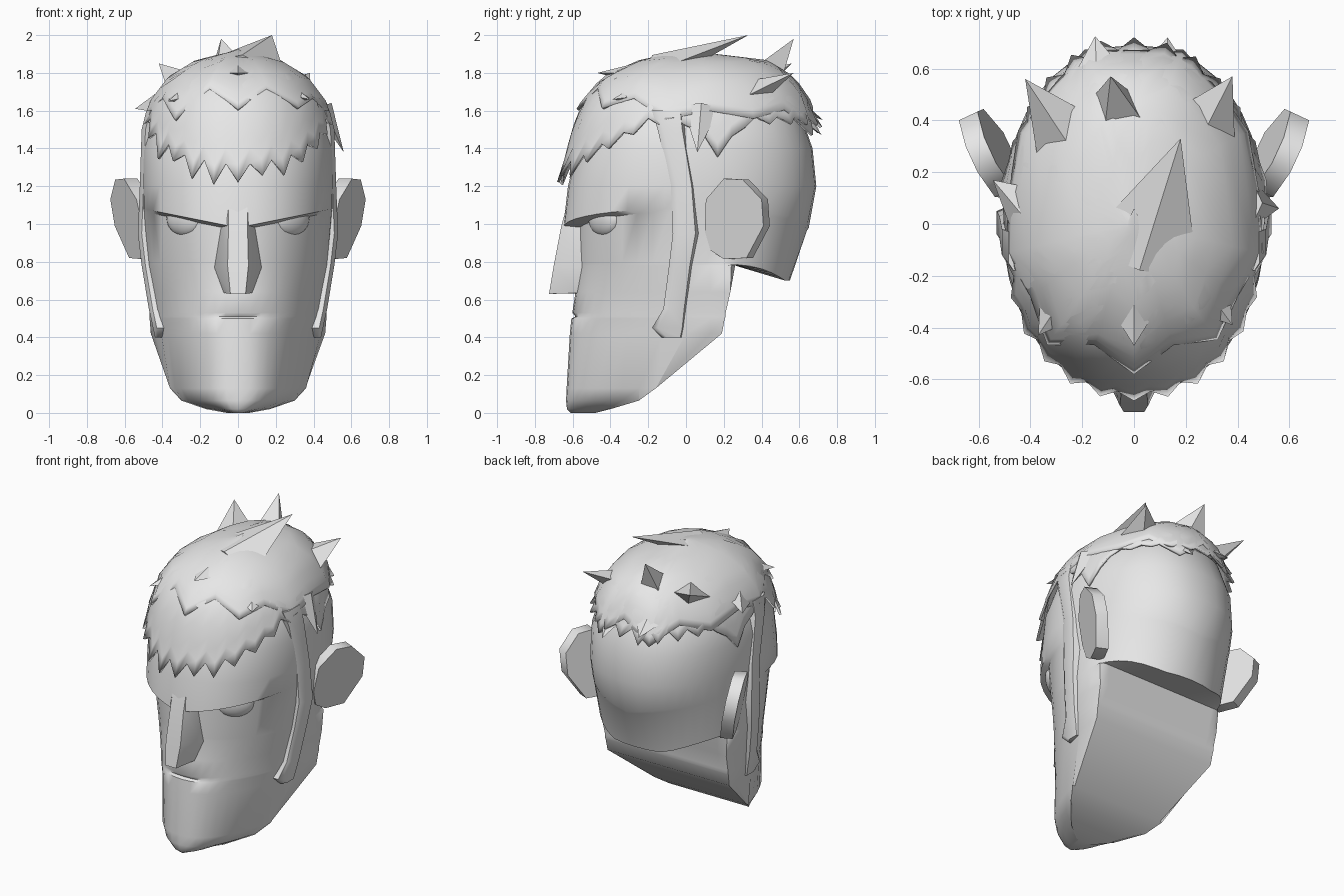
import bpy, bmesh, math, random
from mathutils import Vector

random.seed(4)
cube = bpy.data.objects.get("Cube")
if cube:
    bpy.data.objects.remove(cube, do_unlink=True)

grey = bpy.data.materials.new("clay_grey")
grey.use_nodes = True
grey.diffuse_color = (0.8, 0.8, 0.8, 1)
grey.node_tree.nodes["Principled BSDF"].inputs["Base Color"].default_value = (0.8, 0.8, 0.8, 1)


def finish(obj, angle):
    """Give an object the material and smooth shading with sharp creases."""
    obj.data.materials.clear()
    obj.data.materials.append(grey)
    bpy.ops.object.select_all(action="DESELECT")
    obj.select_set(True)
    bpy.context.view_layer.objects.active = obj
    bpy.ops.object.shade_smooth_by_angle(angle=math.radians(angle))
    return obj


def make(name, verts, faces, angle=30):
    mesh = bpy.data.meshes.new(name)
    mesh.from_pydata([tuple(v) for v in verts], [], faces)
    bm = bmesh.new()
    bm.from_mesh(mesh)
    bmesh.ops.remove_doubles(bm, verts=bm.verts, dist=0.0005)
    bmesh.ops.recalc_face_normals(bm, faces=bm.faces)
    bm.to_mesh(mesh)
    bm.free()
    obj = bpy.data.objects.new(name, mesh)
    bpy.context.collection.objects.link(obj)
    return finish(obj, angle)


def loft(name, rings, angle=30, caps=True):
    """Skin closed rings that all have the same number of points."""
    n = len(rings[0])
    verts = [p for ring in rings for p in ring]
    faces = [(r * n + i, r * n + (i + 1) % n, (r + 1) * n + (i + 1) % n, (r + 1) * n + i)
             for r in range(len(rings) - 1) for i in range(n)]
    if caps:
        faces += [tuple(range(n)), tuple(range(len(verts) - n, len(verts)))]
    return make(name, verts, faces, angle)


def power(value, exponent):
    return math.copysign(abs(value) ** exponent, value)


def lookup(table, key):
    """Linear interpolation in rows whose first entry is the key."""
    if key <= table[0][0]:
        return table[0][1:]
    for low, high in zip(table, table[1:]):
        if key <= high[0]:
            t = (key - low[0]) / (high[0] - low[0])
            return [p + (q - p) * t for p, q in zip(low[1:], high[1:])]
    return table[-1][1:]


# Head: height, half width, front reach, back limit, brow slope, mouth recess, front roundness
JAW_TOP = 0.785
HEAD = [
    (0.0, 0.06, 0.61, -0.48, 0, 0, 0.8), (0.02, 0.17, 0.63, -0.4, 0, 0, 0.8),
    (0.065, 0.3, 0.635, -0.25, 0, 0, 0.8), (0.13, 0.36, 0.632, -0.16, 0, 0, 0.8),
    (0.42, 0.48, 0.615, 0.19, 0, 0, 0.86), (0.5, 0.485, 0.607, 0.205, 0, 0, 0.88),
    (0.51, 0.485, 0.605, 0.21, 0, 0.02, 0.88), (0.53, 0.485, 0.602, 0.21, 0, 0, 0.9),
    (0.64, 0.49, 0.585, 0.235, 0, 0, 0.94), (0.78, 0.5, 0.575, 0.26, 0, 0, 1),
    (0.79, 0.5, 0.575, 0.55, 0, 0, 1), (0.965, 0.505, 0.57, 0.64, 0.2, 0, 1),
    (0.98, 0.505, 0.65, 0.65, 0.2, 0, 0.93), (1.2, 0.505, 0.625, 0.69, 0, 0, 0.92),
    (1.4, 0.505, 0.575, 0.67, 0, 0, 0.92), (1.6, 0.45, 0.48, 0.6, 0, 0, 0.95),
    (1.8, 0.25, 0.3, 0.4, 0, 0, 1),
]


def head_ring(z, width, front, back, slope, recess, roundness, count=40):
    ring = []
    jaw = z < JAW_TOP
    ref = min(back, 0.19)
    taper = 0.46 * min(1, max(0, (1 - z) / 0.58))
    for i in range(count):
        a = math.tau * i / count
        c = math.cos(a)
        e = roundness if c > 0 else 0.9
        reach = front if c > 0 else (0.69 if jaw else back)
        y = -reach * power(c, e)
        if jaw:
            y = min(y, back)
        x = width * power(math.sin(a), e) * (1 + taper * (min(y, ref) - ref))
        y += recess * max(0, c) ** 12
        height = z + slope * abs(x)
        if not jaw and z < 0.8:       # nape dips towards the middle
            height -= 0.09 * min(1, 1.25 * max(0, -c) ** 4)
        ring.append((x, y, height))
    return ring


loft("head", [head_ring(*row) for row in HEAD], 50)

# Nose: wedge with a flat ridge, flared sides and an upswept underside
NOSE = [(0.05, -0.615, 1.16, 0.09, -0.58, 1.13), (0.05, -0.66, 0.99, 0.09, -0.56, 0.98),
        (0.055, -0.7, 0.78, 0.125, -0.555, 0.77), (0.04, -0.725, 0.63, 0.075, -0.575, 0.635)]
loft("nose", [[(-xb, -0.45, zb), (-xb, yb, zb), (-xa, ya, za),
               (xa, ya, za), (xb, yb, zb), (xb, -0.45, zb)]
              for xa, ya, za, xb, yb, zb in NOSE], 40)

# Ear outline (y, z) and sideburn rows (z, front y, back y, outer x)
EAR = [(0.1, 0.96), (0.105, 1.13), (0.2, 1.24), (0.3, 1.235), (0.4, 1.13),
       (0.41, 0.99), (0.32, 0.82), (0.2, 0.815), (0.13, 0.86)]
BURN = [(1.6, -0.18, 0.0, 0.485), (1.5, -0.15, 0.01, 0.51), (1.2, -0.08, 0.06, 0.52),
        (0.95, -0.07, 0.08, 0.53), (0.78, -0.09, 0.05, 0.51), (0.55, -0.12, 0.02, 0.472),
        (0.45, -0.18, 0.01, 0.45), (0.4, -0.13, 0.0, 0.44)]

for side, label in ((1, "left"), (-1, "right")):
    outer = [(side * (0.535 + 0.47 * (y - 0.1) + 0.2 * (z - 1.13)), y, z) for y, z in EAR]
    inner = [(x - side * 0.072, y + 0.034, z) for x, y, z in outer]
    loft(label + "_ear", [inner, outer], 50)
    loft(label + "_sideburn",
         [[(side * (x - 0.07), ya, z), (side * (x - 0.02), ya, z), (side * x, ya + 0.03, z),
           (side * x, yb - 0.03, z), (side * (x - 0.07), yb, z)] for z, ya, yb, x in BURN], 50)
    bpy.ops.mesh.primitive_uv_sphere_add(segments=20, ring_count=12, radius=1,
                                         location=(side * 0.28, -0.43, 1.03),
                                         rotation=(0, 0, side * 0.7))
    eye = bpy.context.object
    eye.name = label + "_eye"
    eye.scale = (0.12, 0.055, 0.095)
    finish(eye, 40)

# Hair surface: height, half width, front reach, back reach
CROWN = 1.915
HAIR = [(1.15, 0.5, 0.635, 0.68), (1.3, 0.505, 0.64, 0.685), (1.5, 0.495, 0.59, 0.68),
        (1.65, 0.45, 0.53, 0.64), (1.78, 0.35, 0.42, 0.55), (1.87, 0.2, 0.22, 0.4),
        (CROWN, 0, 0, 0)]


def hair_point(a, z, offset):
    width, front, back = lookup(HAIR, z)
    c = math.cos(a)
    reach = front if c > 0 else back
    return ((width + offset) * power(math.sin(a), 0.95), -(reach + offset) * power(c, 0.95), z)


def hair_cap(name, teeth, edge, offset, flare):
    """Dome of hair whose lower rim is cut into pointed locks."""
    count = teeth * 2
    steps = (0, 0.07, 0.15, 0.25, 0.36, 0.48, 0.6, 0.72, 0.85, 0.97)
    rims = []
    for i in range(count):
        a = math.tau * i / count
        height, depth = lookup(edge, abs(math.degrees(a if a <= math.pi else math.tau - a)))
        tip = i % 2 == 0
        rims.append((a, height - depth * random.uniform(0.6, 1.4) if tip else height, tip))
    rings = []
    for t in steps:
        blend = 1 - (1 - t) ** 2
        rings.append([hair_point(a, z + (CROWN - z) * blend,
                                 offset + (flare * abs(math.cos(a)) if tip and t == 0 else 0))
                      for a, z, tip in rims])
    rings.append([(0, 0.06, CROWN + offset / 2)] * count)
    cap = loft(name, rings, 45, caps=False)
    solid = cap.modifiers.new("thickness", "SOLIDIFY")
    solid.thickness = 0.015
    solid.offset = -1


# Rims: angle from the front, rim height, lock depth
hair_cap("fringe_hair", 28, [(0, 1.31, 0.11), (30, 1.36, 0.1), (55, 1.47, 0.08), (72, 1.57, 0.03),
                             (90, 1.56, 0.03), (104, 1.4, 0.05), (118, 1.57, 0.03),
                             (150, 1.57, 0.05), (180, 1.57, 0.07)], 0.015, 0.03)
hair_cap("top_hair", 9, [(0, 1.74, 0.13), (55, 1.68, 0.1), (90, 1.6, 0.06),
                         (125, 1.6, 0.06), (180, 1.62, 0.13)], 0.024, 0.01)


def lock(name, base, tip, width, depth):
    """Flat pointed lock of hair running from base to tip."""
    base, tip = Vector(base), Vector(tip)
    along = (tip - base).normalized()
    out = base - Vector((0, 0.05, 1.2))
    across = along.cross(out).normalized() * width
    up = across.cross(along).normalized() * depth
    make(name, [base + across, base + up, base - across, base - up, tip],
         [(0, 1, 4), (1, 2, 4), (2, 3, 4), (3, 0, 4), (3, 2, 1, 0)], 35)


lock("crown_lock", (0.02, -0.15, 1.82), (0.18, 0.33, 2.0), 0.24, 0.08)
lock("rear_crown_lock", (-0.05, 0.4, 1.74), (-0.09, 0.57, 1.98), 0.12, 0.16)
lock("front_lock", (0, -0.15, 1.8), (0, -0.47, 1.8), 0.2, 0.08)
lock("right_rear_lock", (-0.22, 0.28, 1.7), (-0.42, 0.56, 1.85), 0.17, 0.1)
lock("left_rear_lock", (0.24, 0.33, 1.68), (0.38, 0.57, 1.8), 0.17, 0.08)
lock("right_side_lock", (-0.38, 0.02, 1.66), (-0.545, 0.17, 1.61), 0.14, 0.06)
lock("left_side_lock", (0.45, 0.08, 1.62), (0.56, 0.06, 1.38), 0.1, 0.05)
lock("right_back_lock", (-0.13, 0.48, 1.7), (-0.15, 0.725, 1.55), 0.17, 0.06)
lock("left_back_lock", (0.12, 0.5, 1.68), (0.13, 0.72, 1.47), 0.17, 0.06)
lock("right_temple_lock", (-0.24, -0.24, 1.7), (-0.37, -0.43, 1.65), 0.14, 0.06)
lock("left_temple_lock", (0.25, -0.22, 1.7), (0.38, -0.39, 1.66), 0.14, 0.06)
